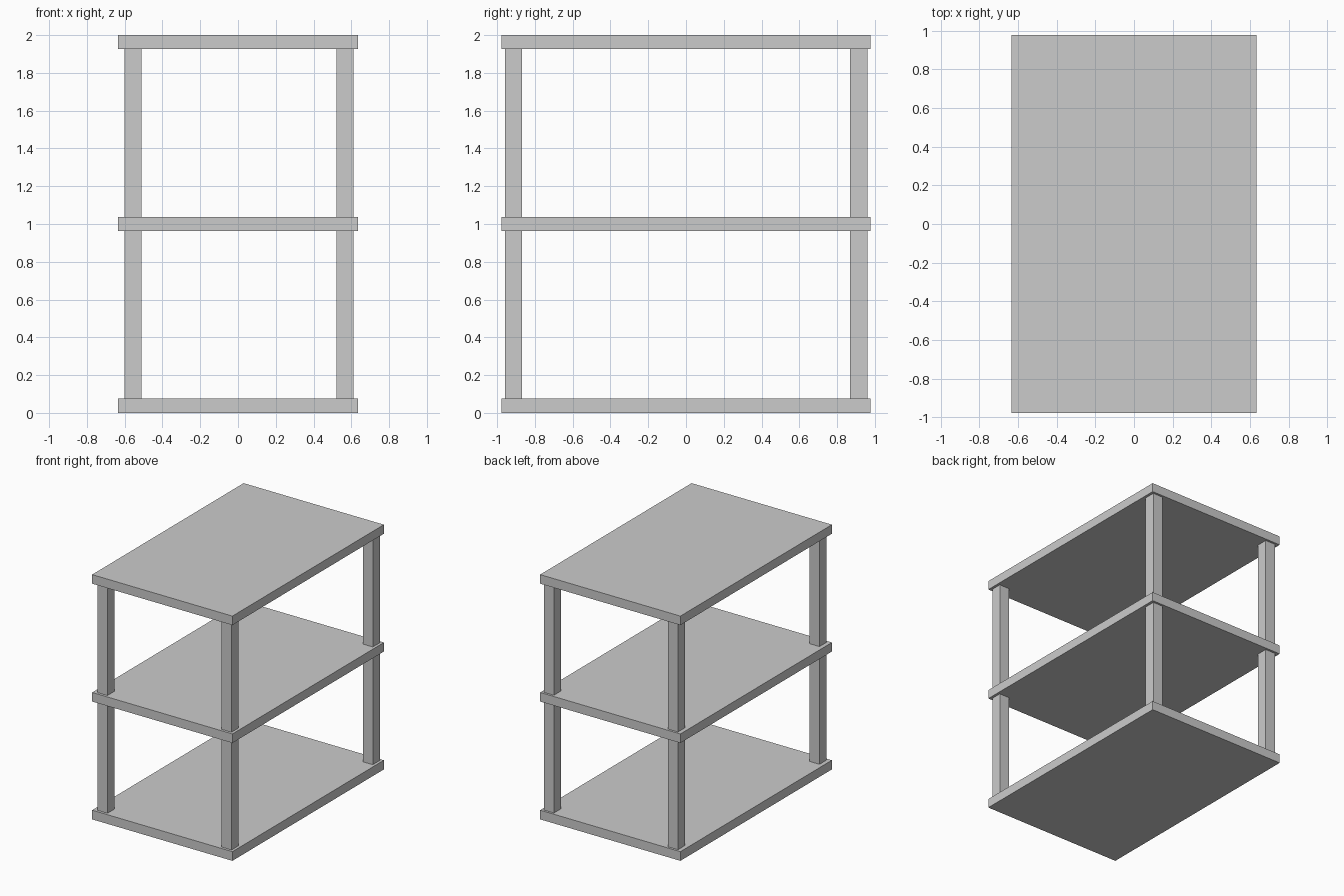
import bpy

if "Cube" in bpy.data.objects:
    bpy.data.objects.remove(bpy.data.objects["Cube"])


def box(name, x0, x1, y0, y1, z0, z1):
    bpy.ops.mesh.primitive_cube_add(
        size=1, location=((x0 + x1) / 2, (y0 + y1) / 2, (z0 + z1) / 2))
    ob = bpy.context.object
    ob.name = name
    ob.scale = (x1 - x0, y1 - y0, z1 - z0)
    bpy.ops.object.transform_apply(location=False, rotation=False, scale=True)
    return ob


# Three shelf boards
shelves = {"bottom": (0, 0.075), "middle": (0.963, 1.037), "top": (1.926, 2.0)}
for level, (z0, z1) in shelves.items():
    box(f"{level}_shelf", -0.634, 0.634, -0.978, 0.978, z0, z1)

# Corner posts between the boards, set slightly in from the edges
sides = {"left": (-0.60, -0.51), "right": (0.522, 0.612)}
ends = {"front": (-0.957, -0.867), "back": (0.867, 0.96)}
storeys = {"lower": (0.075, 0.963), "upper": (1.037, 1.926)}
for storey, z in storeys.items():
    for side, x in sides.items():
        for end, y in ends.items():
            box(f"{storey}_{end}_{side}_post", *x, *y, *z)
